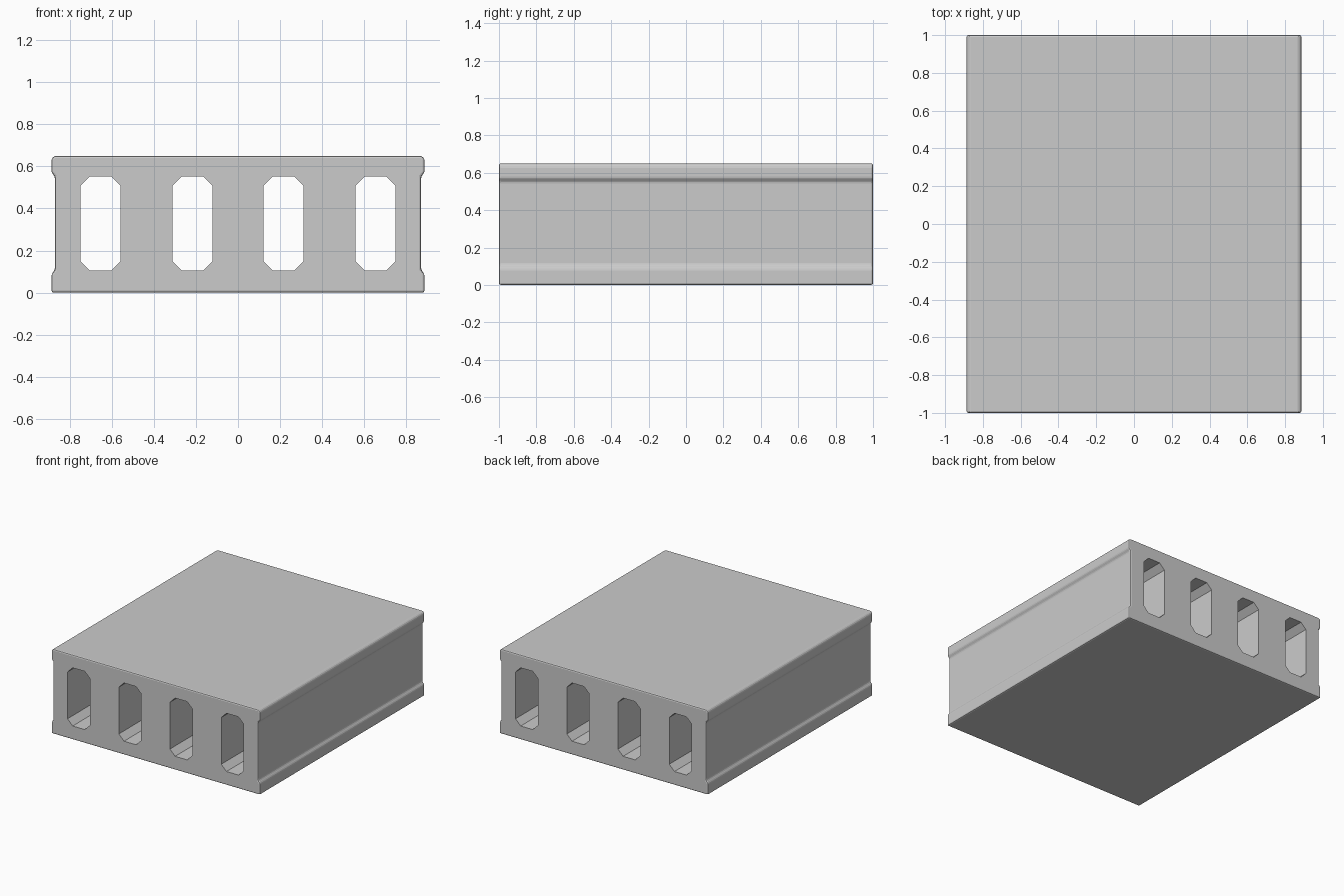
import bpy, bmesh

if "Cube" in bpy.data.objects:
    bpy.data.objects.remove(bpy.data.objects["Cube"])

def prism(name, pts, half_len):
    """Extrude an (x, z) outline along y."""
    bm = bmesh.new()
    face = bm.faces.new([bm.verts.new((x, -half_len, z)) for x, z in pts])
    ext = bmesh.ops.extrude_face_region(bm, geom=[face])
    moved = [v for v in ext["geom"] if isinstance(v, bmesh.types.BMVert)]
    bmesh.ops.translate(bm, verts=moved, vec=(0, 2 * half_len, 0))
    bmesh.ops.recalc_face_normals(bm, faces=bm.faces)
    mesh = bpy.data.meshes.new(name)
    bm.to_mesh(mesh)
    bm.free()
    obj = bpy.data.objects.new(name, mesh)
    bpy.context.collection.objects.link(obj)
    return obj

# Slab body: half outline with recessed side, mirrored across x
half = [(0.886, 0), (0.886, 0.088), (0.870, 0.108), (0.870, 0.552),
        (0.886, 0.570), (0.886, 0.636), (0.872, 0.65)]
slab = prism("hollow_slab", half + [(-x, z) for x, z in reversed(half)], 1.0)

# Softened outer edges
bevel = slab.modifiers.new("edge_bevel", "BEVEL")
bevel.width = 0.01
bevel.segments = 2
bevel.limit_method = "ANGLE"
bevel.angle_limit = 0.5

# Four octagonal cores running right through
w, c, lo, hi = 0.095, 0.044, 0.105, 0.552
for i, x in enumerate((-0.653, -0.217, 0.217, 0.653)):
    right = [(w - c, lo), (w, lo + c), (w, hi - c), (w - c, hi)]
    outline = right + [(-px, z) for px, z in reversed(right)]
    cutter = prism(f"core_cutter_{i + 1}", [(x + px, z) for px, z in outline], 1.2)
    cutter.hide_render = True
    cut = slab.modifiers.new(f"core_{i + 1}", "BOOLEAN")
    cut.operation = "DIFFERENCE"
    cut.solver = "EXACT"
    cut.object = cutter
    cutter.hide_set(True)
